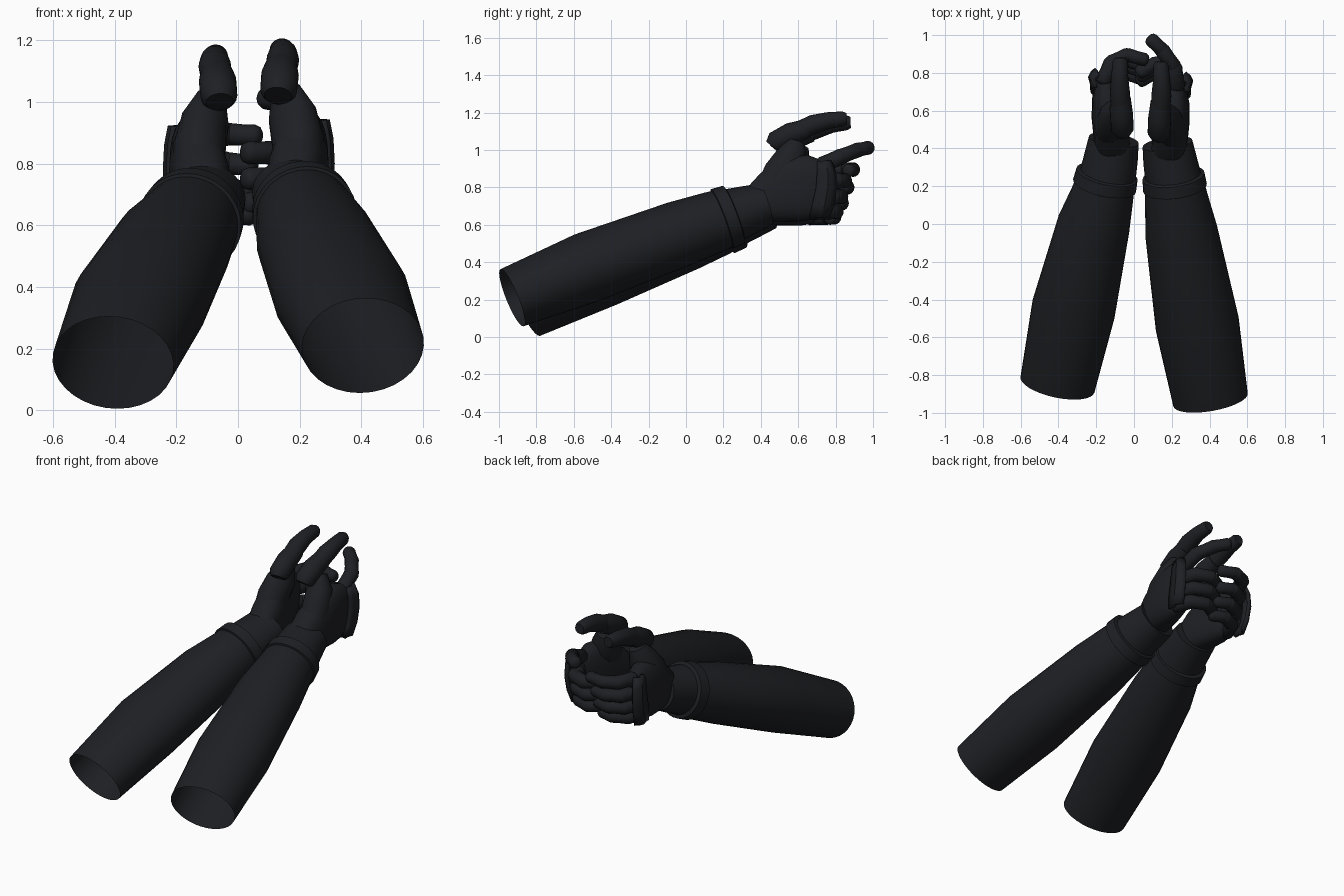
import bpy, bmesh, math
from mathutils import Vector

if "Cube" in bpy.data.objects:
    bpy.data.objects.remove(bpy.data.objects["Cube"])

mat = bpy.data.materials.new("dark_fabric")
mat.diffuse_color = (0.013, 0.014, 0.017, 1)
mat.use_nodes = True
mat.node_tree.nodes["Principled BSDF"].inputs["Base Color"].default_value = mat.diffuse_color
Z = Vector((0, 0, 1))


def finish(bm, name):
    bmesh.ops.recalc_face_normals(bm, faces=bm.faces[:])
    me = bpy.data.meshes.new(name)
    bm.to_mesh(me)
    bm.free()
    ob = bpy.data.objects.new(name, me)
    bpy.context.collection.objects.link(ob)
    me.materials.append(mat)
    bpy.ops.object.select_all(action='DESELECT')
    bpy.context.view_layer.objects.active = ob
    ob.select_set(True)
    bpy.ops.object.shade_smooth_by_angle(angle=math.radians(38))
    return ob


def loft(bm, pts, radii, sides=24, cap=(True, True), power=1.0):
    """Oval rings (side radius, upright radius) swept along a path."""
    pts = [Vector(p) for p in pts]
    rings = []
    for i, p in enumerate(pts):
        t = (pts[min(i + 1, len(pts) - 1)] - pts[max(i - 1, 0)]).normalized()
        u = t.cross(Z).normalized()
        v = u.cross(t)
        a, b = radii[i] if isinstance(radii[i], tuple) else (radii[i], radii[i])
        ring = []
        for k in range(sides):
            c, s = math.cos(2 * math.pi * k / sides), math.sin(2 * math.pi * k / sides)
            c = math.copysign(abs(c) ** power, c)
            s = math.copysign(abs(s) ** power, s)
            ring.append(bm.verts.new(p + u * a * c + v * b * s))
        rings.append(ring)
    for r0, r1 in zip(rings, rings[1:]):
        for k in range(sides):
            n = (k + 1) % sides
            bm.faces.new((r0[k], r0[n], r1[n], r1[k]))
    if cap[0]:
        bm.faces.new(rings[0])
    if cap[1]:
        bm.faces.new(rings[-1])


def tube(name, pts, radii, **kw):
    bm = bmesh.new()
    loft(bm, pts, radii, **kw)
    return finish(bm, name)


def finger(name, pts, r):
    """Overlapping rounded segments, slimmer toward the tip."""
    bm = bmesh.new()
    pts = [Vector(p) for p in pts]
    for i, (a, b) in enumerate(zip(pts, pts[1:])):
        d = (b - a).normalized()
        q = r * (1 - 0.07 * i)
        loft(bm, [a - d * q * .55, a - d * q * .35, a, (a + b) / 2, b, b + d * q * .4, b + d * q * .6],
             [q * .5, q * .82, q, q * .94, q * .97, q * .8, q * .45], sides=16)
    return finish(bm, name)


# Sleeves: open at the elbow end
sleeves = {
    "right": [(.405, -.93, .21), (.335, -.53, .37), (.25, -.04, .55), (.222, .15, .615), (.212, .23, .645)],
    "left": [(-.405, -.85, .155), (-.32, -.45, .345), (-.212, 0, .53), (-.165, .16, .592), (-.148, .24, .622)],
}
for side, path in sleeves.items():
    tube(side + "_sleeve", path, [(.2, .165), (.222, .19), (.192, .178), (.165, .165), (.155, .155)],
         sides=32, cap=(False, False))
    # Wrist band
    end = Vector(path[-1])
    d = (end - Vector(path[-2])).normalized()
    tube(side + "_wrist_band", [end + d * s for s in (-.045, -.04, .025, .03)],
         [.158, .17, .165, .152], sides=32)


for side in ("right", "left"):
    right = side == "right"

    def m(p):
        return p if right else (.07 - p[0], p[1] + .02, p[2] - .02)

    def ms(ps):
        return [m(p) for p in ps]

    # Glove cuff
    tube(side + "_glove_cuff", ms([(.21, .23, .645), (.19, .34, .682), (.177, .425, .71)]),
         [(.15, .148), (.142, .13), (.133, .115)], sides=28)
    # Palm
    tube(side + "_palm", ms([(.18, .37, .71), (.19, .45, .745), (.205, .55, .785), (.215, .65, .80), (.222, .74, .79)]),
         [(.09, .10), (.095, .14), (.09, .175), (.078, .175), (.05, .145)], sides=24, power=.8)
    # Thumb mound and thumb
    tube(side + "_thumb_mound", ms([(.2, .44, .77), (.195, .51, .87), (.175, .565, .96), (.155, .59, 1.04)]),
         [(.08, .08), (.085, .1), (.075, .09), (.045, .05)], sides=20)
    tube(side + "_thumb_base", ms([(.13, .465, 1.02), (.132, .48, 1.04), (.136, .56, 1.085), (.14, .65, 1.115)]),
         [.045, .06, .061, .052], sides=20)
    tube(side + "_thumb_tip", ms([(.14, .60, 1.10), (.145, .68, 1.135), (.146, .76, 1.157), (.142, .84, 1.166), (.142, .86, 1.167)]),
         [.05, .053, .045, .04, .03], sides=20)
    # Knuckle guard plate
    bm = bmesh.new()
    rows = []
    for z, y0, y1, dx in ((.94, .70, .77, -.012), (.88, .70, .795, 0), (.80, .695, .80, .004),
                          (.71, .675, .785, 0), (.64, .66, .76, -.012)):
        rows.append([bm.verts.new(m((.30 + dx - .035 * max(0, s) ** 2 - .012 * (s < 0),
                                     (y0 + y1) / 2 + s * (y1 - y0) / 2, z))) for s in (-1, -.4, .2, .6, 1)])
    for a, b in zip(rows, rows[1:]):
        for k in range(4):
            bm.faces.new((a[k], a[k + 1], b[k + 1], b[k]))
    plate = finish(bm, side + "_knuckle_guard")
    mod = plate.modifiers.new("thickness", 'SOLIDIFY')
    mod.thickness = .022
    mod.offset = 0

# Right fingers: index reaches out, the rest curl inward
finger("right_index_finger", [(.225, .73, .92), (.212, .83, .965), (.15, .92, 1.0), (.093, .975, 1.012)], .045)
for name, z, y in (("middle", .835, 0), ("ring", .75, -.02), ("little", .67, -.045)):
    finger("right_%s_finger" % name,
           [(.235, .72 + y, z), (.205, .815 + y, z), (.115, .85 + y, z), (.035, .805 + y, z)], .045)

# Left fingers: wrap around the outside of the right ones
for name, z, y, x in (("index", .895, 0, .015), ("middle", .80, -.03, 0), ("ring", .715, -.06, 0), ("little", .64, -.10, 0)):
    finger("left_%s_finger" % name,
           [(-.16, .76 + y, z), (-.12, .855 + y, z), (-.035, .895 + y, z), (.04 + x, .87 + y, z - .005)], .043)
